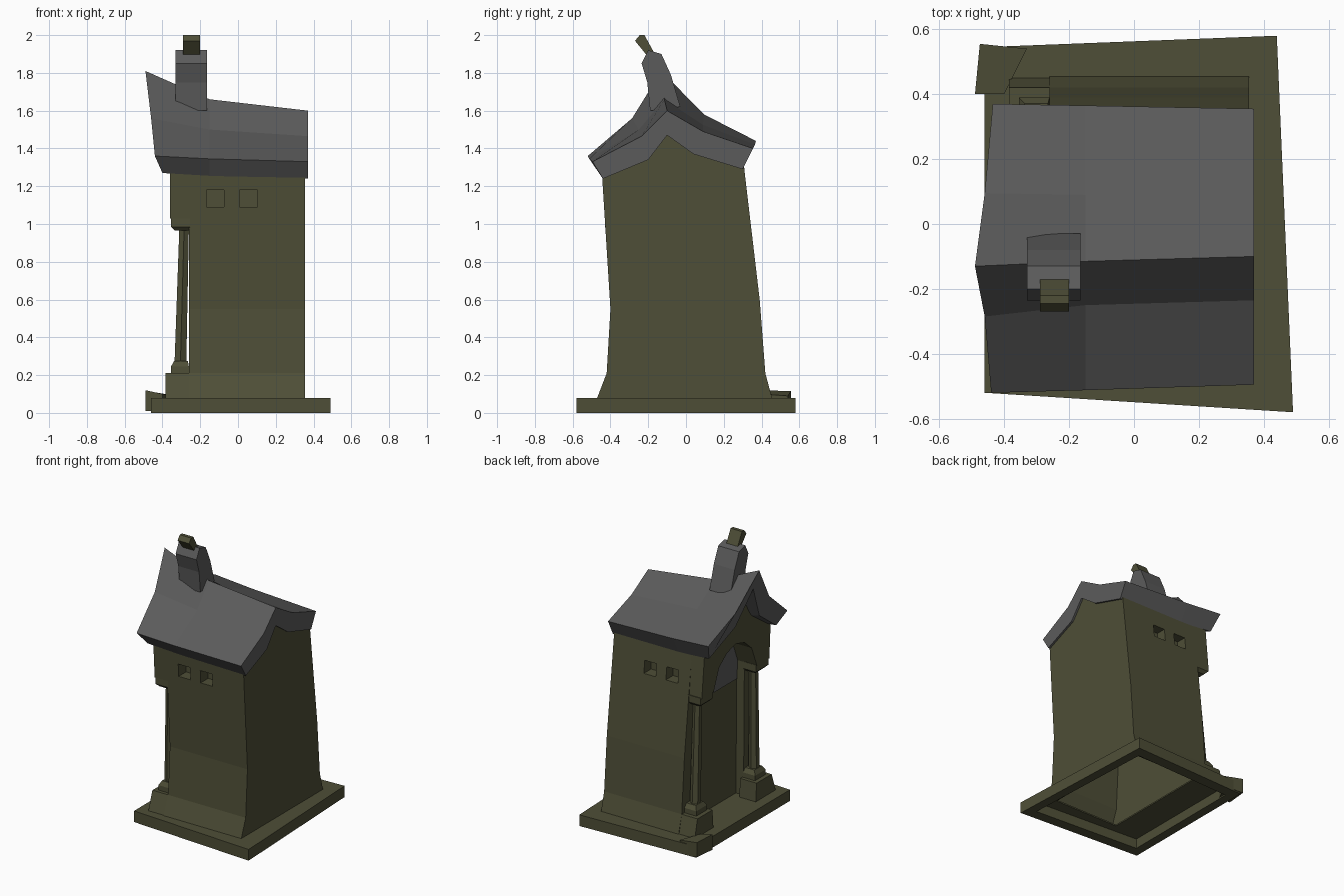
import bpy, bmesh, math
from mathutils import Vector

if "Cube" in bpy.data.objects:
    bpy.data.objects.remove(bpy.data.objects["Cube"])


def material(name, rgb):
    m = bpy.data.materials.new(name)
    m.diffuse_color = (*rgb, 1)
    m.use_nodes = True
    m.node_tree.nodes["Principled BSDF"].inputs["Base Color"].default_value = m.diffuse_color
    return m


STONE = material("olive_stone", (0.077, 0.077, 0.038))
SLATE = material("grey_slate", (0.105, 0.105, 0.105))


def loft(name, rings, mat=STONE, caps=True, closed=False):
    """Join equal-length rings of 3D points with quads."""
    bm = bmesh.new()
    vs = [[bm.verts.new(p) for p in r] for r in rings]
    n = len(vs[0])
    pairs = list(zip(vs, vs[1:])) + ([(vs[-1], vs[0])] if closed else [])
    for a, b in pairs:
        for i in range(n):
            j = (i + 1) % n
            bm.faces.new((a[i], a[j], b[j], b[i]))
    if caps and not closed:
        bm.faces.new(vs[0])
        bm.faces.new(vs[-1])
    bmesh.ops.recalc_face_normals(bm, faces=bm.faces)
    me = bpy.data.meshes.new(name)
    bm.to_mesh(me)
    bm.free()
    me.materials.append(mat)
    ob = bpy.data.objects.new(name, me)
    bpy.context.collection.objects.link(ob)
    return ob


def prism_x(name, x0, x1, yz, mat=STONE):
    return loft(name, [[(x, y, z) for y, z in yz] for x in (x0, x1)], mat)


def box(name, x0, x1, y0, y1, z0, z1, mat=STONE):
    return prism_x(name, x0, x1, [(y0, z0), (y1, z0), (y1, z1), (y0, z1)], mat)


def rect(x0, x1, y0, y1, z):
    return [(x0, y0, z), (x1, y0, z), (x1, y1, z), (x0, y1, z)]


# hollow ground slab, open underneath
outer = [(-.46, -.52), (.49, -.58), (.44, .58), (-.46, .545)]
inner = [(x * .86, y * .86) for x, y in outer]
loft("ground_slab", [
    [(x, y, 0) for x, y in outer],
    [(x, y, .08) for x, y in outer],
    rect(-.18, .33, -.40, .40, .08),
    rect(-.18, .33, -.40, .40, .07),
    [(x, y, .07) for x, y in inner],
    [(x, y, 0) for x, y in inner]], closed=True)

# loose corner stone
corner = [(-.475, .555), (-.33, .54), (-.40, .40), (-.49, .40)]
loft("corner_stone", [[(x, y, .01) for x, y in corner],
                      [(x, y, z) for (x, y), z in zip(corner, (.115, .09, .10, .12))]])

# crooked wall profile shared by the body and the entrance front
front_wall = [(-.47, .08), (-.42, .21), (-.40, .55), (-.445, 1.27)]
back_wall = [(.305, 1.32), (.39, .60), (.42, .21), (.455, .08)]


def gable(lift):
    return [(-.21, 1.37 + lift * .5), (-.10, 1.50 + lift), (.04, 1.40 + lift * .5)]


body = loft("main_body", [[(x, y, z) for y, z in front_wall + gable(l) + back_wall]
                          for x, l in ((.355, 0), (-.20, .07))])

# two small window recesses on both long walls
cut = []
for x in (-.12, .055):
    for y0, y1 in ((-.6, -.35), (.25, .6)):
        c = box("window_cutter", x - .047, x + .047, y0, y1, 1.09, 1.18)
        c.hide_render = True
        cut.append(c)
for c in cut:
    m = body.modifiers.new("window", 'BOOLEAN')
    m.object = c
    m.operation = 'DIFFERENCE'
    m.solver = 'EXACT'
dg = bpy.context.evaluated_depsgraph_get()
bm = bmesh.new()
bm.from_object(body, dg)
body.modifiers.clear()
low = [f for f in bm.faces if f.normal.z < -.9 and f.calc_center_median().z < .09]
bmesh.ops.delete(bm, geom=low, context='FACES')
bm.to_mesh(body.data)
bm.free()
for c in cut:
    bpy.data.objects.remove(c)

# entrance: door jambs, then the projecting arched gable above the columns
arch = [(.20, 1.03), (.14, 1.18), (.05, 1.25), (-.05, 1.28), (-.15, 1.25), (-.23, 1.18), (-.29, 1.03)]
prism_x("door_jambs", -.26, -.20,
        front_wall + gable(.08) + back_wall + [(.27, .08)] + arch + [(-.28, .08)])
prism_x("arched_gable", -.36, -.255,
        [(-.43, 1.03), (-.445, 1.28)] + gable(.13) + [(.305, 1.33), (.335, 1.03)] + arch)
prism_x("niche_panel", -.207, -.199,
        [(.21, .90), *arch, (-.28, .90)], SLATE)

# columns with plinth, base and capital, one each side of the door
for side, yb, yt, plinth, cap in (
        ("front", -.335, -.36, [(-.465, .08), (-.24, .08), (-.25, .21), (-.42, .21)], (-.43, -.285)),
        ("back", .33, .275, [(.24, .08), (.45, .08), (.42, .21), (.25, .21)], (.20, .34))):
    prism_x(side + "_plinth", -.385, -.255, plinth)
    loft(side + "_column_base", [rect(-.355, -.26, yb - .06, yb + .06, .21),
                                 rect(-.355, -.26, yb - .06, yb + .06, .245),
                                 rect(-.338, -.265, yb - .042, yb + .042, .275)])
    rings = []
    for x, y, z, r in ((-.305, yb, .26, .036), (-.285, yt, .99, .029)):
        rings.append([(x + r * math.cos(math.pi * (k + .5) / 3),
                       y + r * math.sin(math.pi * (k + .5) / 3), z) for k in range(6)])
    loft(side + "_column", rings)
    loft(side + "_capital", [rect(-.335, -.255, cap[0] + .02, cap[1] - .02, .965),
                             rect(-.355, -.255, *cap, .985),
                             rect(-.355, -.255, *cap, 1.035)])

# sagging roof: three sections, ridge sweeping up towards the entrance
sections = [
    ([.37] * 10,
     [(-.495, 1.33), (-.235, 1.465), (-.10, 1.60), (.09, 1.49), (.355, 1.40),
      (.30, 1.29), (.04, 1.37), (-.10, 1.47), (-.20, 1.34), (-.44, 1.24)]),
    ([-.15] * 10,
     [(-.512, 1.345), (-.25, 1.50), (-.115, 1.66), (.09, 1.525), (.365, 1.42),
      (.305, 1.30), (.04, 1.40), (-.11, 1.53), (-.21, 1.37), (-.445, 1.255)]),
    ([-.44, -.46, -.49, -.46, -.435, -.40, -.42, -.45, -.42, -.40],
     [(-.52, 1.36), (-.285, 1.56), (-.13, 1.81), (.095, 1.58), (.37, 1.44),
      (.31, 1.32), (.04, 1.45), (-.12, 1.67), (-.23, 1.43), (-.45, 1.27)])]
loft("roof", [[(x, y, z) for x, (y, z) in zip(xs, yz)] for xs, yz in sections], SLATE)

# bent ridge post and its broken tip
prism_x("ridge_post", -.33, -.165,
        [(-.19, 1.60), (-.205, 1.75), (-.235, 1.85), (-.20, 1.92),
         (-.13, 1.90), (-.08, 1.79), (-.03, 1.62)], SLATE)
prism_x("post_tip", -.29, -.20, [(-.205, 1.89), (-.27, 1.97), (-.245, 2.0), (-.22, 2.0), (-.165, 1.90)])
